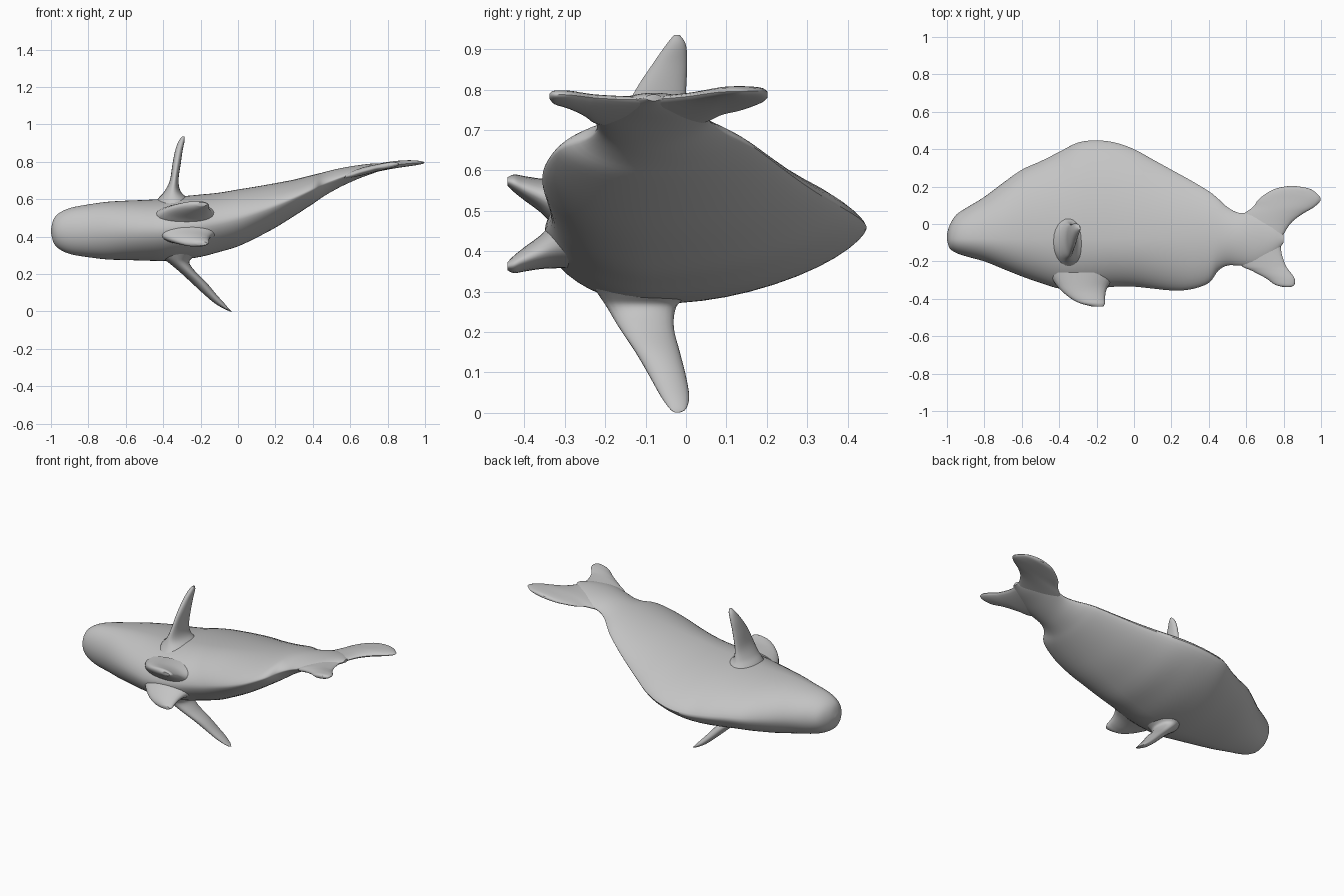
import bpy, bmesh, math

if "Cube" in bpy.data.objects:
    bpy.data.objects.remove(bpy.data.objects["Cube"])

grey = bpy.data.materials.new("plain grey")
grey.use_nodes = True
grey.diffuse_color = (0.55, 0.55, 0.55, 1)
grey.node_tree.nodes["Principled BSDF"].inputs["Base Color"].default_value = (0.55, 0.55, 0.55, 1)


def smooth_rows(rows, steps):
    """Catmull-Rom interpolation of section rows."""
    out = []
    for i in range(len(rows) - 1):
        a, b = rows[max(i - 1, 0)], rows[i]
        c, d = rows[i + 1], rows[min(i + 2, len(rows) - 1)]
        for k in range(steps):
            t = k / steps
            out.append([0.5 * (2 * q + (r - p) * t + (2 * p - 5 * q + 4 * r - s) * t * t
                               + (3 * q - p - 3 * r + s) * t ** 3)
                        for p, q, r, s in zip(a, b, c, d)])
    return out + [list(rows[-1])]


def loft(name, order, rows, sides=24, steps=5, spine=None, power=lambda pos, up: 1.0, bend=None):
    """Skin sections (position, low a, high a, low b, high b); order gives the axes."""
    bm = bmesh.new()
    rings = []
    for pos, a0, a1, b0, b1 in smooth_rows(rows, steps):
        ca = (a0 + a1) / 2 if spine is None else spine
        cb, hb = (b0 + b1) / 2, (b1 - b0) / 2
        ring = []
        for k in range(sides):
            t = 2 * math.pi * k / sides
            c, s = math.cos(t), math.sin(t)
            a = ca + c * ((a1 - ca) if c > 0 else (ca - a0))
            b = cb + hb * math.copysign(abs(s) ** power(pos, c > 0), s)
            co = [0, 0, 0]
            for axis, v in zip(order, (pos, a, b)):
                co["xyz".index(axis)] = v
            if bend:
                co[2] += bend(co[0])
            ring.append(bm.verts.new(co))
        rings.append(ring)
    for r, q in zip(rings, rings[1:]):
        for k in range(sides):
            j = (k + 1) % sides
            bm.faces.new((r[k], r[j], q[j], q[k]))
    bm.faces.new(rings[0])
    bm.faces.new(rings[-1])
    bmesh.ops.recalc_face_normals(bm, faces=bm.faces)
    mesh = bpy.data.meshes.new(name)
    bm.to_mesh(mesh)
    bm.free()
    mesh.materials.append(grey)
    ob = bpy.data.objects.new(name, mesh)
    bpy.context.collection.objects.link(ob)
    bpy.ops.object.select_all(action='DESELECT')
    ob.select_set(True)
    bpy.context.view_layer.objects.active = ob
    bpy.ops.object.shade_smooth_by_angle(angle=math.radians(50))
    return ob


# Body: round head, flattening to thin back and belly edges
def body_power(x, up):
    f = min(max((x + 0.9) / 0.7, 0), 1)
    return 1 + f * (0.45 if up else 0.15 + 0.3 * min(max(x + 0.2, 0), 1))


loft("body", "xyz", [
    (-1.00, -0.085, -0.055, 0.42, 0.44), (-0.985, -0.13, -0.005, 0.365, 0.495),
    (-0.95, -0.155, 0.05, 0.33, 0.53), (-0.89, -0.175, 0.09, 0.305, 0.555),
    (-0.8, -0.20, 0.145, 0.29, 0.572), (-0.7, -0.24, 0.22, 0.278, 0.586),
    (-0.6, -0.28, 0.29, 0.275, 0.592), (-0.5, -0.315, 0.335, 0.272, 0.596),
    (-0.4, -0.345, 0.385, 0.27, 0.602), (-0.3, -0.35, 0.435, 0.278, 0.615),
    (-0.2, -0.345, 0.447, 0.292, 0.625), (-0.1, -0.335, 0.435, 0.318, 0.635),
    (0.0, -0.335, 0.40, 0.348, 0.652), (0.1, -0.345, 0.345, 0.395, 0.668),
    (0.2, -0.355, 0.29, 0.448, 0.686), (0.3, -0.35, 0.235, 0.51, 0.705),
    (0.4, -0.315, 0.175, 0.575, 0.73), (0.45, -0.25, 0.135, 0.61, 0.742),
    (0.5, -0.222, 0.09, 0.64, 0.755), (0.56, -0.222, 0.06, 0.672, 0.768),
    (0.65, -0.22, 0.06, 0.712, 0.783), (0.74, -0.17, 0.02, 0.745, 0.792),
    (0.80, -0.10, -0.06, 0.772, 0.788)],
    sides=48, steps=4, spine=-0.08, power=body_power)

# Forked tail: thin plate following the rising tail line
loft("tail_fin", "yxz", [
    (-0.338, 0.805, 0.835, -0.006, 0.006), (-0.325, 0.755, 0.858, -0.016, 0.014),
    (-0.29, 0.705, 0.858, -0.02, 0.016), (-0.25, 0.63, 0.83, -0.022, 0.016),
    (-0.22, 0.57, 0.81, -0.024, 0.017), (-0.15, 0.54, 0.788, -0.025, 0.018),
    (-0.08, 0.54, 0.79, -0.025, 0.018), (0.0, 0.54, 0.835, -0.025, 0.018),
    (0.05, 0.58, 0.895, -0.024, 0.018), (0.09, 0.635, 0.962, -0.022, 0.018),
    (0.13, 0.665, 0.998, -0.02, 0.017), (0.165, 0.71, 0.975, -0.017, 0.016),
    (0.19, 0.76, 0.935, -0.013, 0.013), (0.202, 0.82, 0.87, -0.006, 0.006)],
    bend=lambda x: 0.797 - 0.4 * max(1.0 - x, 0) ** 2)

# Upper side fin: upright blade with a flared root
loft("upper_side_fin", "zyx", [
    (0.55, -0.25, 0.07, -0.46, -0.20), (0.60, -0.21, 0.03, -0.43, -0.26),
    (0.64, -0.19, 0.01, -0.395, -0.305), (0.70, -0.17, 0.0, -0.365, -0.318),
    (0.79, -0.13, 0.0, -0.35, -0.306), (0.86, -0.085, 0.003, -0.336, -0.296),
    (0.91, -0.05, 0.0, -0.318, -0.286), (0.935, -0.03, -0.015, -0.298, -0.286)])

# Lower side fin: swept back towards the tail
loft("lower_side_fin", "zyx", [
    (0.34, -0.25, 0.03, -0.46, -0.18), (0.29, -0.215, 0.0, -0.41, -0.24),
    (0.26, -0.195, -0.025, -0.37, -0.26), (0.21, -0.165, -0.03, -0.31, -0.225),
    (0.15, -0.125, -0.015, -0.245, -0.165), (0.09, -0.09, 0.0, -0.18, -0.115),
    (0.04, -0.062, 0.008, -0.12, -0.07), (0.01, -0.04, 0.0, -0.065, -0.045),
    (0.001, -0.028, -0.015, -0.045, -0.033)])

# Pair of belly fins, mirrored about the body's middle plane
for name, side in (("upper_belly_fin", 1), ("lower_belly_fin", -1)):
    rows = []
    for y, x0, x1, rise, half in (
            (-0.26, -0.46, -0.08, 0.03, 0.08), (-0.32, -0.42, -0.13, 0.05, 0.06),
            (-0.36, -0.385, -0.15, 0.07, 0.042), (-0.40, -0.335, -0.155, 0.088, 0.03),
            (-0.425, -0.285, -0.155, 0.10, 0.022), (-0.442, -0.22, -0.165, 0.105, 0.01)):
        z = 0.468 + side * rise
        rows.append((y, x0, x1, z - half, z + half))
    loft(name, "yxz", rows)
